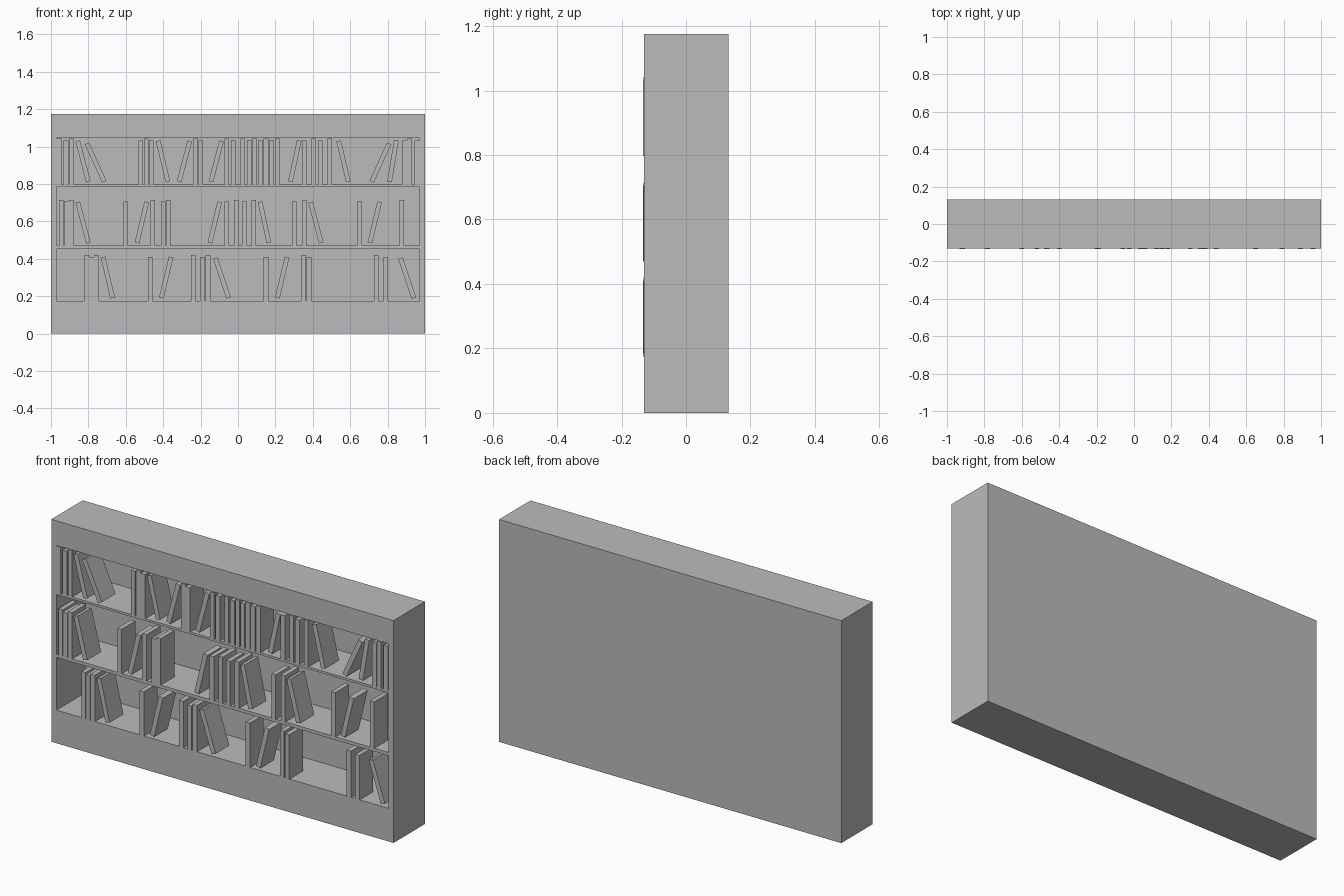
import bpy
import bmesh
from math import atan2
from mathutils import Matrix, Vector

default_cube = bpy.data.objects.get("Cube")
if default_cube:
    bpy.data.objects.remove(default_cube, do_unlink=True)

# Single plain material
grey = bpy.data.materials.new("plain_grey")
grey.use_nodes = True
colour = (0.5, 0.5, 0.5, 1)
grey.diffuse_color = colour
grey.node_tree.nodes["Principled BSDF"].inputs["Base Color"].default_value = colour

FRONT, BACK, RECESS = -0.13, 0.132, 0.11
BOOK_FRONT, BOOK_DEPTH, BOOK_WIDTH = -0.132, 0.115, 0.025


def add_box(bm, low, high, turn=Matrix()):
    """Add a box between two corners, then transform it by turn."""
    low, high = Vector(low), Vector(high)
    place = Matrix.Translation((low + high) / 2) @ Matrix.Diagonal((high - low).to_4d())
    bmesh.ops.create_cube(bm, size=1, matrix=turn @ place)


def make_object(name, bm):
    mesh = bpy.data.meshes.new(name)
    bm.to_mesh(mesh)
    bm.free()
    mesh.materials.append(grey)
    obj = bpy.data.objects.new(name, mesh)
    bpy.context.collection.objects.link(obj)
    return obj


# Per shelf: floor, ceiling, upright centres, leaning books as (foot, head)
shelves = {
    "bottom": (0.175, 0.453,
               [-.81, -.783, -.757, -.47, -.24, -.19, -.16, .15, .35, .38, .74, .79],
               [(-.67, -.72), (-.41, -.36), (-.05, -.12), (.21, .26), (.94, .87)]),
    "middle": (0.47, 0.785,
               [-.945, -.917, -.89, -.6, -.455, -.4, -.373, -.06, -.01, .035, .085,
                .3, .355, .65, .875],
               [(-.8, -.855), (-.54, -.49), (-.15, -.1), (.165, .12), (.445, .39),
                (.705, .755)]),
    "top": (0.797, 1.045,
            [-.957, -.92, -.89, -.52, -.49, -.463, -.227, -.2, -.06, -.025, .025,
             .06, .09, .12, .15, .18, .21, .355, .405, .44, .49, .89, .917, .957],
            [(-.8, -.855), (-.715, -.81), (-.375, -.425), (-.315, -.26), (-.145, -.09),
             (.28, .325), (.59, .54), (.715, .81), (.81, .845)]),
}

# Bookcase body with three recesses cut into the front
body = bmesh.new()
add_box(body, (-1, FRONT, 0), (1, BACK, 1.175))
bookcase = make_object("bookcase", body)

recesses = bmesh.new()
for floor, ceiling, _, _ in shelves.values():
    add_box(recesses, (-.97, FRONT - .1, floor), (.97, RECESS, ceiling))
cutter = make_object("recess_cutter", recesses)
cutter.hide_render = True

cut = bookcase.modifiers.new("shelf_recesses", "BOOLEAN")
cut.operation = "DIFFERENCE"
cut.solver = "EXACT"
cut.object = cutter
bpy.context.view_layer.objects.active = bookcase
bpy.ops.object.modifier_apply(modifier=cut.name)
bpy.data.objects.remove(cutter, do_unlink=True)

# Rows of upright and leaning books
half = BOOK_WIDTH / 2
for name, (floor, ceiling, uprights, leaning) in shelves.items():
    books = bmesh.new()
    for i, x in enumerate(uprights):
        height = .245 - .01 * (i % 2)
        front = BOOK_FRONT - .001 * (i % 2)
        add_box(books, (x - half, front, floor),
                (x + half, front + BOOK_DEPTH, floor + height))
    for foot, head in leaning:
        lean = atan2(head - foot, .21)
        turn = Matrix.Translation((foot, 0, floor + .015)) @ Matrix.Rotation(lean, 4, "Y")
        add_box(books, (-half, BOOK_FRONT, 0), (half, BOOK_FRONT + BOOK_DEPTH, .225), turn)
    make_object(name + "_shelf_books", books)
